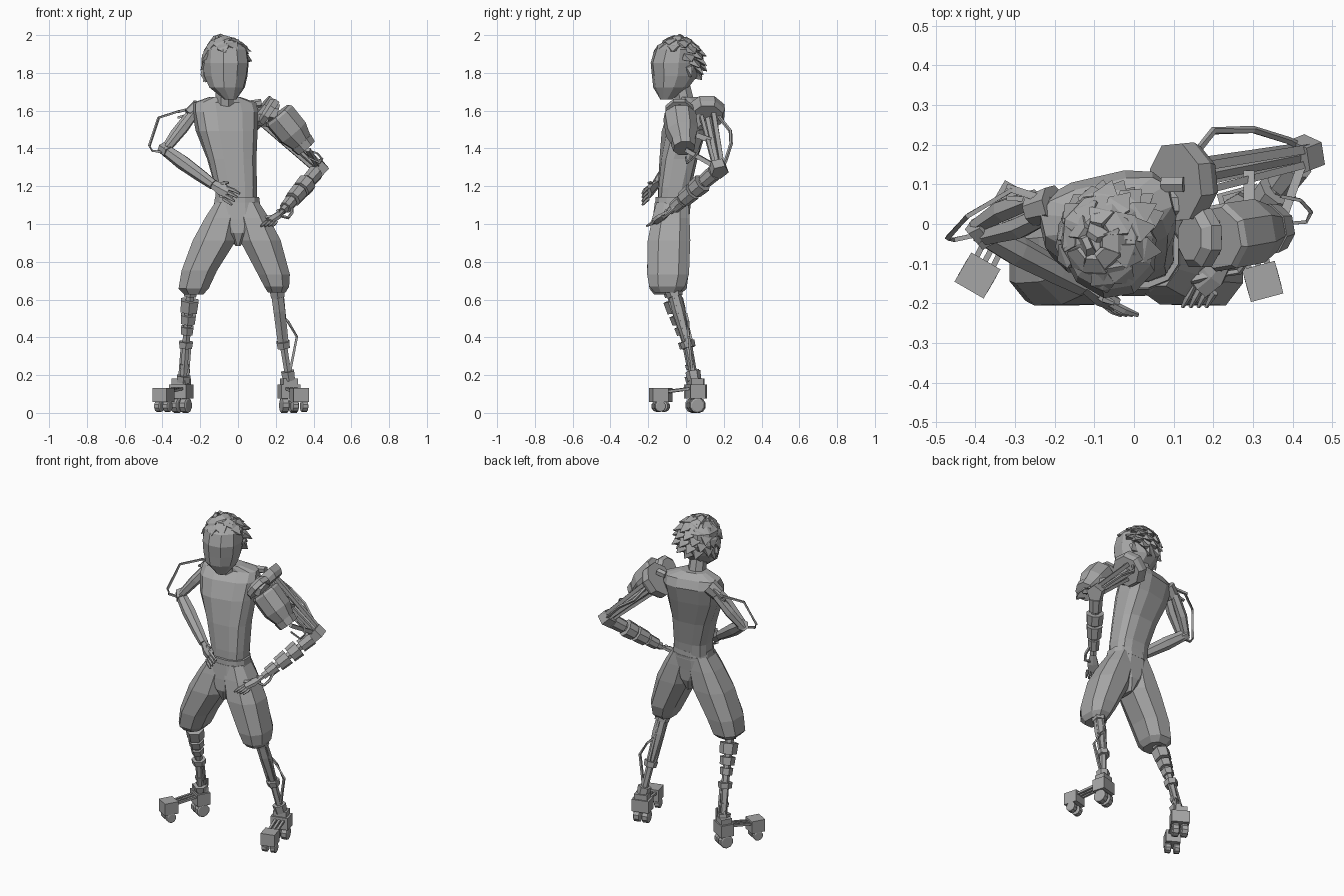
import bpy, bmesh, math, random
from mathutils import Vector, Matrix

if "Cube" in bpy.data.objects:
    bpy.data.objects.remove(bpy.data.objects["Cube"])
random.seed(4)

grey = bpy.data.materials.new("plain grey")
grey.use_nodes = True
COL = (0.38, 0.38, 0.38, 1)
grey.diffuse_color = COL
grey.node_tree.nodes["Principled BSDF"].inputs["Base Color"].default_value = COL


def finish(name, bm):
    bmesh.ops.recalc_face_normals(bm, faces=bm.faces)
    me = bpy.data.meshes.new(name)
    bm.to_mesh(me)
    bm.free()
    me.materials.append(grey)
    ob = bpy.data.objects.new(name, me)
    bpy.context.collection.objects.link(ob)
    return ob


def skin(bm, rings):
    """Join successive rings of points and cap both ends."""
    vs = [[bm.verts.new(p) for p in r] for r in rings]
    n = len(vs[0])
    for a, b in zip(vs, vs[1:]):
        for i in range(n):
            j = (i + 1) % n
            bm.faces.new((a[i], a[j], b[j], b[i]))
    bm.faces.new(vs[0])
    bm.faces.new(vs[-1])


def loft(name, rings, sides=10, power=0.8):
    """Stack of level rounded sections: x, y, z, half width, half depth, yaw."""
    bm, out = bmesh.new(), []
    for x, y, z, rx, ry, yaw in rings:
        rot = Matrix.Rotation(math.radians(yaw), 3, 'Z')
        ring = []
        for i in range(sides):
            a = math.tau * (i + 0.5) / sides
            c, s = math.cos(a), math.sin(a)
            p = Vector((math.copysign(abs(c) ** power, c) * rx,
                        math.copysign(abs(s) ** power, s) * ry, 0))
            ring.append(rot @ p + Vector((x, y, z)))
        out.append(ring)
    skin(bm, out)
    return finish(name, bm)


def add_tube(bm, pts, radii, sides=6, flat=1.0, ref=(0, 0, 1)):
    pts = [Vector(p) for p in pts]
    if not isinstance(radii, (list, tuple)):
        radii = [radii] * len(pts)
    out = []
    for k, p in enumerate(pts):
        d = (pts[min(k + 1, len(pts) - 1)] - pts[max(k - 1, 0)]).normalized()
        up = Vector(ref) if abs(d.dot(Vector(ref))) < 0.95 else Vector((0, 1, 0))
        u = d.cross(up).normalized()
        v = u.cross(d)
        ring = []
        for i in range(sides):
            a = math.tau * (i + 0.5) / sides
            ring.append(p + radii[k] * (u * math.cos(a) + v * math.sin(a) * flat))
        out.append(ring)
    skin(bm, out)


def tube(name, pts, radii, sides=6, flat=1.0, ref=(0, 0, 1)):
    bm = bmesh.new()
    add_tube(bm, pts, radii, sides, flat, ref)
    return finish(name, bm)


def along(a, b, t):
    return Vector(a).lerp(Vector(b), t)


def bands(name, a, b, spans, sides=6):
    """Short armour cuffs on a limb: start, end, radius."""
    for s, e, r in spans:
        tube(name, [along(a, b, s), along(a, b, e)], [r, r * 0.92], sides)


def box(name, centre, size, yaw=0):
    bm = bmesh.new()
    m = (Matrix.Translation(centre) @ Matrix.Rotation(math.radians(yaw), 4, 'Z')
         @ Matrix.Diagonal((*size, 1)))
    bmesh.ops.create_cube(bm, size=1, matrix=m)
    return finish(name, bm)


# Torso, neck, belt
loft("torso", [(-.01, -.065, 1.12, .112, .085, 0), (-.01, -.06, 1.2, .112, .088, 2),
               (-.033, -.04, 1.35, .13, .098, 6), (-.06, -.01, 1.5, .162, .11, 12),
               (-.068, .02, 1.6, .174, .105, 13), (-.07, .034, 1.65, .168, .07, 13),
               (-.07, .015, 1.68, .08, .05, 13)], 12, .68)
tube("neck", [(-.07, -.005, 1.64), (-.07, -.03, 1.76)], [.055, .05], 8)
loft("belt", [(-.005, -.07, 1.1, .127, .097, 0), (-.005, -.07, 1.15, .12, .094, 0)], 12)

# Shorts: hip block and two wide legs that flare from the waist
loft("shorts_hips", [(.0, -.085, .89, .012, .07, 0), (.0, -.085, .96, .07, .1, 0),
                     (-.005, -.08, 1.03, .14, .1, 0), (-.005, -.07, 1.12, .122, .098, 0)], 12)
loft("shorts_right_leg", [(-.235, -.1, .635, .055, .075, 0), (-.235, -.095, .665, .085, .105, 0),
                          (-.205, -.095, .76, .1, .118, 0), (-.125, -.09, .92, .122, .12, 0),
                          (-.085, -.08, 1.04, .095, .105, 0), (-.06, -.072, 1.12, .066, .09, 0)], 8)
loft("shorts_left_leg", [(.205, -.1, .645, .05, .07, 0), (.205, -.1, .675, .07, .1, 0),
                         (.19, -.095, .74, .09, .118, 0), (.118, -.09, .92, .115, .12, 0),
                         (.075, -.08, 1.04, .095, .105, 0), (.05, -.072, 1.12, .066, .09, 0)], 8)

# Head with a ridged face and an ear
loft("head", [(-.04, -.105, 1.665, .03, .03, 28), (-.058, -.08, 1.73, .095, .092, 28),
              (-.064, -.06, 1.79, .113, .122, 28), (-.066, -.052, 1.86, .12, .14, 28),
              (-.066, -.045, 1.93, .113, .125, 28), (-.065, -.04, 1.978, .07, .075, 28)], 10, .95)
tube("ear", [(-.172, -.045, 1.84), (-.177, -.04, 1.8), (-.165, -.045, 1.76)],
     [.015, .022, .01], 5, .5)

# Hair: overlapping broad tufts swept off the crown
bm = bmesh.new()
HEAD = Vector((-.064, -.043, 1.87))
for k in range(56):
    h = 1 - 1.65 * (k + 0.5) / 56
    ang = k * 2.39996
    flat = math.sqrt(1 - h * h)
    n = Vector((flat * math.cos(ang), flat * math.sin(ang), h))
    facing = n.x * .47 - n.y * .88
    if facing > .1 and h < .5 or facing > -.1 and h < -.2:
        continue
    root = HEAD + Vector((n.x * .106, n.y * .115, n.z * .108))
    sweep = Vector((n.x * .5 + .3, n.y * .5, -.2 - .5 * flat)).normalized()
    tip = root + n * random.uniform(.014, .03) + sweep * random.uniform(.03, .05)
    add_tube(bm, [root - sweep * .045 - n * .006, root + n * .005, tip],
             [.022, .046, .002], 4, .5, n)
finish("hair", bm)

# Right arm: twin-strut upper arm, forearm, hand resting on the belly
SH, EL, WR = (-.235, .045, 1.6), (-.385, -.02, 1.4), (-.13, -.155, 1.215)
tube("right_shoulder", [(-.2, .05, 1.625), (-.255, .035, 1.58)], [.05, .042], 8)
for side in (-1, 1):
    off = Vector((.018, -.018, .014)) * side
    tube("right_upper_arm", [Vector(SH) + off, along(SH, EL, .5) + off * 1.2, Vector(EL) + off * .7],
         [.026, .03, .022], 6)
tube("right_elbow", [(-.4, .0, 1.41), (-.365, -.04, 1.385)], .034, 6)
tube("right_forearm", [EL, along(EL, WR, .35), along(EL, WR, .75), WR],
     [.032, .04, .034, .028], 7)
tube("right_palm", [WR, (-.085, -.185, 1.19), (-.05, -.2, 1.172)], [.026, .038, .034], 6, .6, (0, -1, 0))
for i in range(4):
    z = 1.2 - .02 * i
    tube("right_finger", [(-.06 - .006 * i, -.2, z), (-.025 - .01 * i, -.218, z - .014),
                          (.01 - .014 * i, -.23, z - .032)], [.011, .011, .006], 5)
tube("right_thumb", [(-.1, -.17, 1.2), (-.075, -.19, 1.225), (-.05, -.2, 1.225)], [.012, .011, .006], 5)
tube("right_arm_frame", [(-.235, .06, 1.62), (-.31, .085, 1.605), (-.42, .02, 1.57),
                         (-.47, -.035, 1.42), (-.455, -.04, 1.395), (-.385, -.025, 1.385)], .008, 4)
for dz in (0, .03):
    tube("right_shoulder_rod", [(-.21, .06, 1.63 - dz), (-.32, .095 - dz, 1.6 - dz)], .009, 4)

# Left arm: shoulder disc, open struts, elbow block
tube("left_shoulder_disc", [(.105, .105, 1.61), (.135, .108, 1.585), (.155, .11, 1.568)],
     [.104, .104, .09], 8)
tube("left_shoulder_pin", [(.07, .1, 1.64), (.125, .1, 1.648)], .022, 6)
tube("left_shoulder_joint", [(.06, .05, 1.58), (.17, .05, 1.56)], .045, 8)
ESH, EEL, EWR = (.15, .12, 1.56), (.43, .175, 1.3), (.235, -.085, 1.075)
for dy, dz, r in ((-.04, .02, .013), (.025, .03, .016), (.035, -.01, .014), (-.025, -.03, .013)):
    off = Vector((dz * .7, dy, dz))
    tube("left_upper_arm_strut", [Vector(ESH) + off, Vector(EEL) + off * .6], r, 4)
tube("left_upper_arm_core", [ESH, EEL], [.022, .02], 6)
tube("left_elbow_block", [(.41, .165, 1.32), (.448, .18, 1.28)], [.05, .05], 5)
tube("left_arm_hose", [(.15, .17, 1.58), (.2, .235, 1.5), (.3, .238, 1.43),
                       (.39, .21, 1.34), (.43, .19, 1.3)], .01, 5)
tube("left_elbow_hoop", [(.37, .07, 1.4), (.42, .06, 1.38), (.447, .03, 1.35),
                         (.435, .005, 1.33), (.37, .0, 1.36)], .006, 4)

# Left arm barrel armour
A, B = (.21, -.035, 1.59), (.358, -.01, 1.412)
tube("left_armour_cap", [(.14, -.035, 1.617), (.155, -.035, 1.608), (.178, -.035, 1.592)],
     [.06, .08, .08], 8)
tube("left_armour_axle", [(.17, -.035, 1.6), A], .05, 6)
tube("left_armour_barrel", [A, along(A, B, .06), along(A, B, .55), along(A, B, .88)],
     [.08, .09, .088, .06], 8)
tube("left_armour_rim", [along(A, B, .84), along(A, B, 1.02)], [.068, .06], 8)
tube("left_armour_bracket", [(.29, .02, 1.49), (.29, .13, 1.45)], .02, 4)
tube("left_armour_lower_bracket", [(.37, .0, 1.4), (.42, .14, 1.32)], .016, 4)

# Left forearm cuffs and hand on the hip
tube("left_forearm_core", [EEL, EWR], [.026, .022], 6)
bands("left_forearm_cuff", EEL, EWR, [(.1, .3, .043), (.34, .5, .053), (.54, .72, .048), (.76, .92, .036)], 8)
tube("left_wrist_ring", [(.285, -.05, 1.1), (.285, -.09, 1.065), (.265, -.12, 1.04),
                         (.225, -.125, 1.05), (.21, -.1, 1.08)], .009, 5)
tube("left_palm", [EWR, (.2, -.13, 1.045), (.165, -.16, 1.02)], [.018, .036, .034], 6, .5)
for i in range(4):
    tube("left_finger", [(.15 + .018 * i, -.155 - .006 * i, 1.02), (.135 + .02 * i, -.185, 1.008),
                         (.122 + .02 * i, -.21, .995)], [.009, .009, .005], 5)
tube("left_thumb", [(.19, -.13, 1.045), (.15, -.14, 1.04), (.125, -.15, 1.025)], [.013, .011, .006], 5)

# Lower legs
RK, RA = (-.25, -.085, .66), (-.29, .04, .17)
RM = (-.275, .0, .38)
tube("right_shin", [RK, RM, RA], [.026, .022, .02], 6)
bands("right_shin_cuff", RK, RM, [(.02, .12, .04), (.2, .42, .054), (.48, .64, .046), (.7, .84, .038)], 6)
bands("right_ankle_cuff", RM, RA, [(-.02, .14, .042), (.55, .66, .028), (.84, 1, .042)], 6)
for dx in (-.022, .022):
    tube("right_ankle_rod", [(RM[0] + dx, .01, .36), (RA[0] + dx, .06, .17)], .009, 4)
LK, LM, LA = (.205, -.07, .67), (.24, .01, .37), (.27, .045, .18)
tube("left_shin", [LK, along(LK, LM, .4), LM, LA], [.032, .036, .022, .02], 6)
for dx, dy in ((-.027, -.015), (.027, .0), (0, .03)):
    off = Vector((dx, dy, 0))
    tube("left_shin_rod", [Vector(LK) + off, Vector(LM) + off * .8], .01, 4)
bands("left_shin_cuff", LK, LM, [(.05, .16, .045), (.95, 1.06, .04)], 6)
bands("left_ankle_cuff", LM, LA, [(.75, 1, .04)], 6)
tube("left_leg_spring", [(.225, .0, .53), (.265, .01, .49), (.312, .015, .41), (.29, .025, .3),
                         (.265, .04, .17)], .009, 4)


# Feet: heel block and toe block joined by bars, both on wheels
def wheel(name, centre, r, half, yaw):
    ax = Matrix.Rotation(math.radians(yaw), 3, 'Z') @ Vector((half, 0, 0))
    c = Vector(centre)
    tube(name, [c - ax, c - ax * .8, c + ax * .8, c + ax], [r * .8, r, r, r * .8], 10)


def foot(side, heel, toe, yaw):
    hx, hy = heel
    tx, ty = toe
    rot = Matrix.Rotation(math.radians(yaw), 3, 'Z')
    box(side + "_heel_block", (hx, hy, .12), (.105, .08, .075), yaw)
    box(side + "_ankle_block", (hx, hy, .165), (.08, .065, .05), yaw)
    box(side + "_toe_block", (tx, ty, .102), (.085, .085, .075), yaw)
    for k in (-1, 0, 1):
        off = rot @ Vector((.024 * k, 0, 0))
        tube(side + "_foot_bar", [Vector((hx, hy, .14)) + off, Vector((tx, ty, .115)) + off], .01, 4)
    for k in (-1, 1):
        off = rot @ Vector((.026 * k, 0, 0))
        wheel(side + "_heel_wheel", Vector((hx, hy, .047)) + off, .04, .02, yaw)
        wheel(side + "_toe_wheel", Vector((tx, ty, .042)) + off, .03, .017, yaw)


foot("right", (-.3, .05), (-.395, -.13), -30)
foot("left", (.27, .05), (.325, -.145), 15)
tube("right_heel_spike", [(-.262, .06, .13), (-.26, .065, .24)], .007, 4)

# Rest the wheels on the floor
low = min((o.matrix_world @ v.co).z for o in bpy.data.objects if o.type == 'MESH' for v in o.data.vertices)
for o in bpy.data.objects:
    if o.type == 'MESH':
        o.location.z -= low
